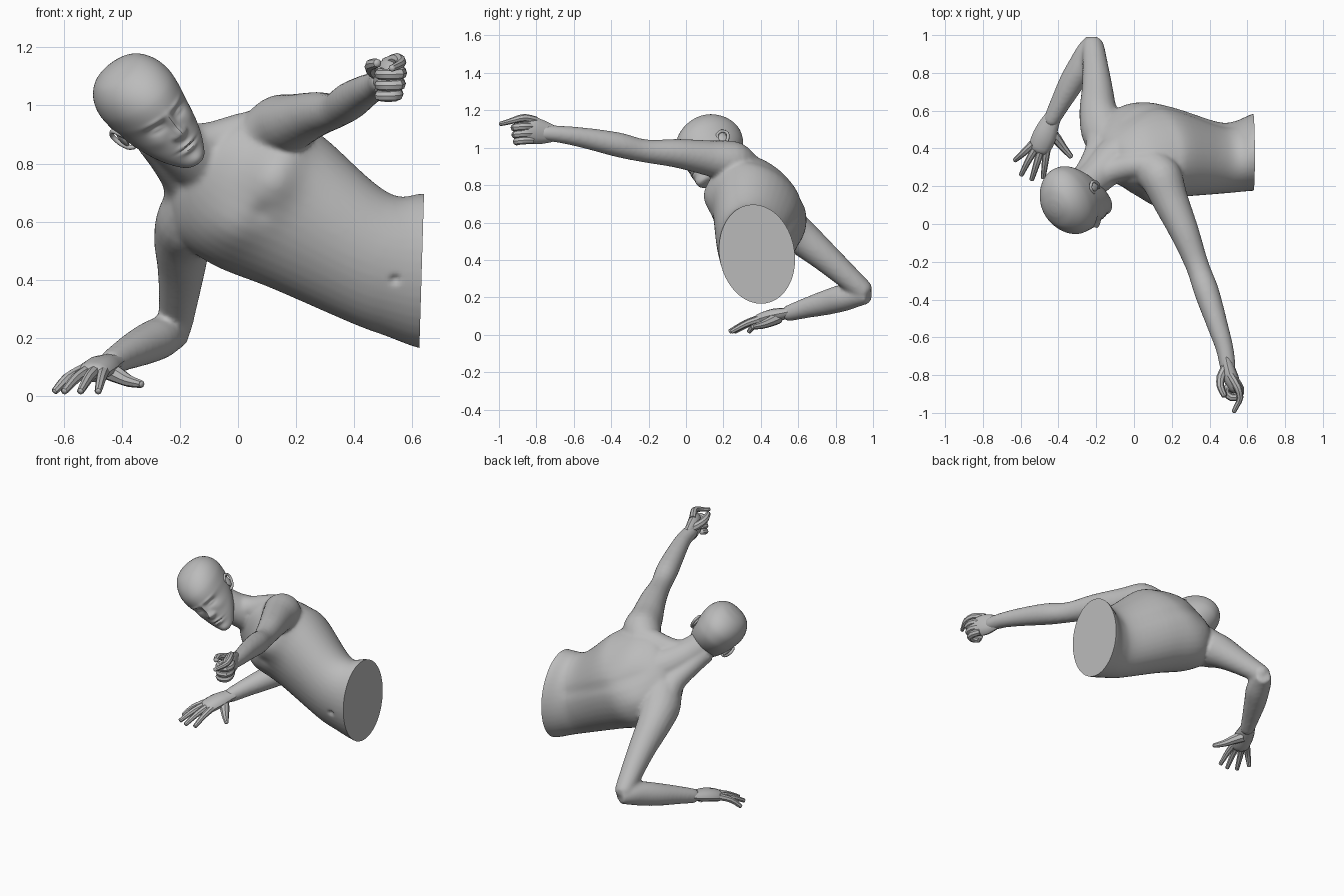
import bpy, bmesh, math
from mathutils import Vector, Matrix

cube = bpy.data.objects.get("Cube")
if cube:
    bpy.data.objects.remove(cube, do_unlink=True)

skin = bpy.data.materials.new("plain grey")
skin.diffuse_color = (0.5, 0.5, 0.5, 1)
skin.use_nodes = True
skin.node_tree.nodes["Principled BSDF"].inputs["Base Color"].default_value = (0.5, 0.5, 0.5, 1)


def spline(p0, p1, p2, p3, t):
    return 0.5 * (2 * p1 + (p2 - p0) * t + (2 * p0 - 5 * p1 + 4 * p2 - p3) * t * t
                  + (3 * p1 - p0 - 3 * p2 + p3) * t ** 3)


def loft(bm, keys, sides=24, sub=4):
    """Skin elliptical sections (centre, half axis a, half axis b), splined between keys."""
    keys = [tuple(Vector(v) for v in k) for k in keys]
    last = len(keys) - 1
    secs = []
    for i in range(last):
        four = [keys[max(0, min(last, i + d))] for d in (-1, 0, 1, 2)]
        for s in range(sub):
            secs.append([spline(*(k[j] for k in four), s / sub) for j in range(3)])
    secs.append(keys[-1])
    rings = []
    for c, a, b in secs:
        rings.append([bm.verts.new(c + a * math.cos(2 * math.pi * i / sides)
                                   + b * math.sin(2 * math.pi * i / sides)) for i in range(sides)])
    for r, q in zip(rings, rings[1:]):
        for i in range(sides):
            j = (i + 1) % sides
            bm.faces.new((r[i], r[j], q[j], q[i]))
    bm.faces.new(rings[0][::-1])
    bm.faces.new(rings[-1])
    return rings


def tube(bm, path, sides=20, sub=4, flat=(1, 1), ref=(0, 0, 1)):
    """Limb along (x, y, z, radius) points with a rounded tip."""
    pts = [(Vector(p[:3]), p[3]) for p in path]
    d = (pts[-1][0] - pts[-2][0]).normalized()
    tip, r = pts[-1]
    pts += [(tip + d * r * 0.5, r * 0.8), (tip + d * r * 0.8, r * 0.4)]
    keys = []
    for i, (p, r) in enumerate(pts):
        t = (pts[min(i + 1, len(pts) - 1)][0] - pts[max(i - 1, 0)][0]).normalized()
        a = t.cross(Vector(ref)).normalized()
        keys.append((p, a * r * flat[0], t.cross(a) * r * flat[1]))
    loft(bm, keys, sides, sub)


def finish(name, bm):
    bmesh.ops.recalc_face_normals(bm, faces=bm.faces)
    me = bpy.data.meshes.new(name)
    bm.to_mesh(me)
    bm.free()
    me.materials.append(skin)
    ob = bpy.data.objects.new(name, me)
    bpy.context.collection.objects.link(ob)
    return ob


def bump(u, v, su, sv):
    return math.exp(-(u / su) ** 2 - (v / sv) ** 2)


# Torso sections from below the cut waist up to the neck base
bm = bmesh.new()
loft(bm, [
    ((0.72, 0.385, 0.43), (0, -0.06, 0.262), (0, -0.195, -0.05)),
    ((0.63, 0.38, 0.43), (0, -0.06, 0.262), (0, -0.195, -0.05)),
    ((0.53, 0.355, 0.447), (0.02, -0.07, 0.235), (-0.01, -0.175, -0.05)),
    ((0.43, 0.35, 0.493), (0.03, -0.08, 0.237), (-0.02, -0.175, -0.06)),
    ((0.21, 0.38, 0.627), (0.09, -0.115, 0.245), (-0.03, -0.21, -0.075)),
    ((0.07, 0.38, 0.69), (0.15, -0.14, 0.23), (-0.04, -0.222, -0.065)),
    ((-0.05, 0.375, 0.75), (0.15, -0.11, 0.20), (-0.03, -0.165, -0.06)),
    ((-0.12, 0.35, 0.80), (0.11, -0.08, 0.14), (-0.02, -0.11, -0.05)),
    ((-0.15, 0.33, 0.82), (0.06, -0.04, 0.07), (-0.01, -0.06, -0.03))], 40, 6)
# Neck and the slopes running from it to both shoulders
tube(bm, [(-0.06, 0.37, 0.77, 0.13), (-0.13, 0.32, 0.81, 0.11), (-0.2, 0.25, 0.86, 0.095),
          (-0.27, 0.19, 0.92, 0.088)])
tube(bm, [(-0.2, 0.26, 0.86, 0.08), (-0.1, 0.29, 0.87, 0.072), (0.0, 0.31, 0.9, 0.07),
          (0.09, 0.31, 0.92, 0.07)])
tube(bm, [(-0.3, 0.22, 0.885, 0.058), (-0.245, 0.29, 0.815, 0.06), (-0.19, 0.39, 0.735, 0.07),
          (-0.18, 0.46, 0.65, 0.08)])
# Left arm, reaching forward
tube(bm, [(0.07, 0.32, 0.855, 0.11), (0.145, 0.245, 0.925, 0.112), (0.195, 0.12, 0.945, 0.095),
          (0.27, -0.05, 0.97, 0.077), (0.335, -0.22, 0.983, 0.062), (0.385, -0.36, 1.015, 0.066),
          (0.44, -0.53, 1.05, 0.056), (0.48, -0.66, 1.07, 0.047), (0.497, -0.76, 1.08, 0.042)])
# Right arm, propped on the ground behind
tube(bm, [(-0.12, 0.42, 0.68, 0.12), (-0.165, 0.5, 0.6, 0.118), (-0.19, 0.6, 0.535, 0.1),
          (-0.195, 0.72, 0.435, 0.082), (-0.205, 0.84, 0.33, 0.068), (-0.217, 0.94, 0.24, 0.058)])
tube(bm, [(-0.207, 0.976, 0.212, 0.046), (-0.235, 0.922, 0.215, 0.064), (-0.275, 0.84, 0.197, 0.072),
          (-0.33, 0.75, 0.172, 0.067), (-0.39, 0.64, 0.142, 0.054), (-0.437, 0.55, 0.115, 0.043)])
body = finish("torso_and_arms", bm)

# Fuse the limbs into one skin
fuse = body.modifiers.new("fuse", 'REMESH')
fuse.mode = 'VOXEL'
fuse.voxel_size = 0.011
relax = body.modifiers.new("relax", 'SMOOTH')
relax.factor = 0.5
relax.iterations = 6
dg = bpy.context.evaluated_depsgraph_get()
fused = bpy.data.meshes.new_from_object(body.evaluated_get(dg))
body.modifiers.clear()
body.data = fused

# Muscle forms: x, z, spread, height, side (-1 front, 1 back)
forms = [(0.13, 0.74, 0.08, 0.022, -1), (-0.02, 0.57, 0.08, 0.02, -1), (0.08, 0.63, 0.035, -0.008, -1),
         (0.54, 0.40, 0.014, -0.016, -1), (0.05, 0.86, 0.07, 0.008, 1), (-0.07, 0.66, 0.07, 0.012, 1)]
forms += [(-0.06 + 0.035 * i, 0.8 - 0.0175 * i, 0.035, -0.004, 1) for i in range(17)]
bm = bmesh.new()
bm.from_mesh(fused)
bm.normal_update()
for v in bm.verts:
    n, p = v.normal.copy(), v.co.copy()
    for x, z, s, h, side in forms:
        if n.y * side > 0 and 0 < p.y < 0.7:
            v.co += n * h * abs(n.y) * bump(p.x - x, p.z - z, s, s)
# Flat cut at the waist
cut = bmesh.ops.bisect_plane(bm, geom=bm.verts[:] + bm.edges[:] + bm.faces[:], plane_co=(0.632, 0.38, 0.43),
                             plane_no=(1, 0, -0.03), clear_outer=True)
rim = [e for e in cut["geom_cut"] if isinstance(e, bmesh.types.BMEdge)]
bmesh.ops.contextual_create(bm, geom=rim)
bmesh.ops.recalc_face_normals(bm, faces=bm.faces)
bm.to_mesh(fused)
bm.free()
if not fused.materials:
    fused.materials.append(skin)

# Head frame: left, forward, up
left = Vector((0.73, 0.22, 0.64)).normalized()
fwd = left.cross(Vector((-0.58, -0.36, 0.73))).normalized()
up = fwd.cross(left)
head_frame = Matrix.Translation((-0.3, 0.146, 0.97)) @ Matrix((left, fwd, up)).transposed().to_4x4()

# Head sections: height, front, back, half width
sections = [(-0.197, 0.145, 0.1, 0.02), (-0.186, 0.158, 0.05, 0.046), (-0.145, 0.162, -0.01, 0.078),
            (-0.10, 0.167, -0.07, 0.1), (-0.05, 0.17, -0.13, 0.116), (0.0, 0.174, -0.17, 0.128),
            (0.045, 0.183, -0.188, 0.136), (0.10, 0.177, -0.19, 0.139), (0.15, 0.148, -0.167, 0.126),
            (0.19, 0.1, -0.122, 0.097), (0.211, 0.045, -0.07, 0.058), (0.218, 0.01, -0.03, 0.02)]
# Face forms: across, height, spread across, spread up, depth
face = [(0, -0.005, 0.013, 0.032, 0.016), (0, -0.052, 0.017, 0.022, 0.03), (0, -0.106, 0.032, 0.008, 0.009),
        (0, -0.128, 0.028, 0.009, 0.009), (0, -0.117, 0.034, 0.004, -0.007), (0, -0.172, 0.032, 0.02, 0.008)]
for s in (-1, 1):
    face += [(s * 0.05, 0.003, 0.028, 0.017, -0.018), (s * 0.05, 0.0, 0.019, 0.008, 0.009),
             (s * 0.052, 0.032, 0.036, 0.009, 0.006), (s * 0.02, -0.06, 0.011, 0.012, 0.011),
             (s * 0.078, -0.045, 0.028, 0.025, 0.006)]
bm = bmesh.new()
rings = loft(bm, [((0, (f + b) / 2, u), (w, 0, 0), (0, (f - b) / 2, 0)) for u, f, b, w in sections], 96, 9)
for ring in rings:
    for v in ring[1:48]:
        l, u = v.co.x, v.co.z
        v.co.y += sum(h * bump(l - a, u - c, sa, sc) for a, c, sa, sc, h in face)
bm.transform(head_frame)
finish("head", bm)

# Ears: rim and inner plate
for side, name in ((1, "left_ear"), (-1, "right_ear")):
    bm = bmesh.new()
    tube(bm, [(0.12, 0.0, -0.005, 0.007), (0.13, 0.002, 0.02, 0.008), (0.138, -0.028, 0.034, 0.008),
              (0.143, -0.052, 0.014, 0.008), (0.139, -0.044, -0.02, 0.008), (0.128, -0.02, -0.045, 0.009),
              (0.116, -0.004, -0.052, 0.008)], 10, 4, ref=(1, 0, 0))
    plate = Matrix.Translation((0.126, -0.024, -0.006)) @ Matrix.Diagonal((0.011, 0.026, 0.037, 1))
    bmesh.ops.create_uvsphere(bm, u_segments=16, v_segments=10, radius=1, matrix=plate)
    bm.transform(head_frame @ Matrix.Diagonal((side, 1, 1, 1)))
    finish(name, bm)

# Left hand: pointing index, three curled fingers, thumb
bm = bmesh.new()
tube(bm, [(0.487, -0.71, 1.075, 0.03), (0.5, -0.77, 1.083, 0.043), (0.515, -0.82, 1.092, 0.048),
          (0.53, -0.86, 1.093, 0.042)], 12, 2, (0.85, 1.5))
tube(bm, [(0.51, -0.8, 1.145, 0.021), (0.548, -0.865, 1.16, 0.021), (0.562, -0.92, 1.147, 0.017),
          (0.545, -0.96, 1.135, 0.014), (0.53, -0.99, 1.128, 0.012)], 8, 2)
for z, k in ((1.114, 0.0), (1.076, 0.004), (1.04, 0.012)):
    tube(bm, [(0.53, -0.82, z, 0.021), (0.56 - k, -0.87, z, 0.022), (0.555 - k, -0.912 + k, z - 0.005, 0.021),
              (0.515, -0.918 + k, z - 0.008, 0.02), (0.487, -0.893, z - 0.006, 0.019),
              (0.492, -0.865, z, 0.017)], 8, 2)
tube(bm, [(0.485, -0.76, 1.105, 0.024), (0.46, -0.81, 1.125, 0.023), (0.458, -0.86, 1.14, 0.02),
          (0.477, -0.905, 1.145, 0.016)], 8, 2)
finish("left_hand", bm)

# Right hand: palm down with spread fingers
bm = bmesh.new()
tube(bm, [(-0.415, 0.59, 0.128, 0.032), (-0.445, 0.535, 0.115, 0.042), (-0.472, 0.47, 0.102, 0.052),
          (-0.497, 0.41, 0.084, 0.05)], 12, 2, (1.2, 0.72))
fingers = [((-0.46, 0.41), (-0.47, 0.33), (-0.48, 0.25)), ((-0.49, 0.4), (-0.515, 0.32), (-0.54, 0.24)),
           ((-0.515, 0.41), (-0.557, 0.34), (-0.595, 0.265)), ((-0.535, 0.425), (-0.587, 0.375), (-0.627, 0.34))]
for a, b, c in fingers:
    tube(bm, [(*a, 0.088, 0.022), (*b, 0.062, 0.018), (*c, 0.02, 0.013)], 8, 3)
tube(bm, [(-0.45, 0.49, 0.09, 0.034), (-0.41, 0.45, 0.07, 0.028), (-0.375, 0.405, 0.052, 0.021),
          (-0.336, 0.36, 0.042, 0.014)], 8, 2)
finish("right_hand", bm)

# Smooth shading with sharp edges kept
for ob in bpy.context.collection.objects:
    ob.select_set(ob.type == 'MESH')
bpy.context.view_layer.objects.active = body
bpy.ops.object.shade_smooth_by_angle(angle=math.radians(40))
